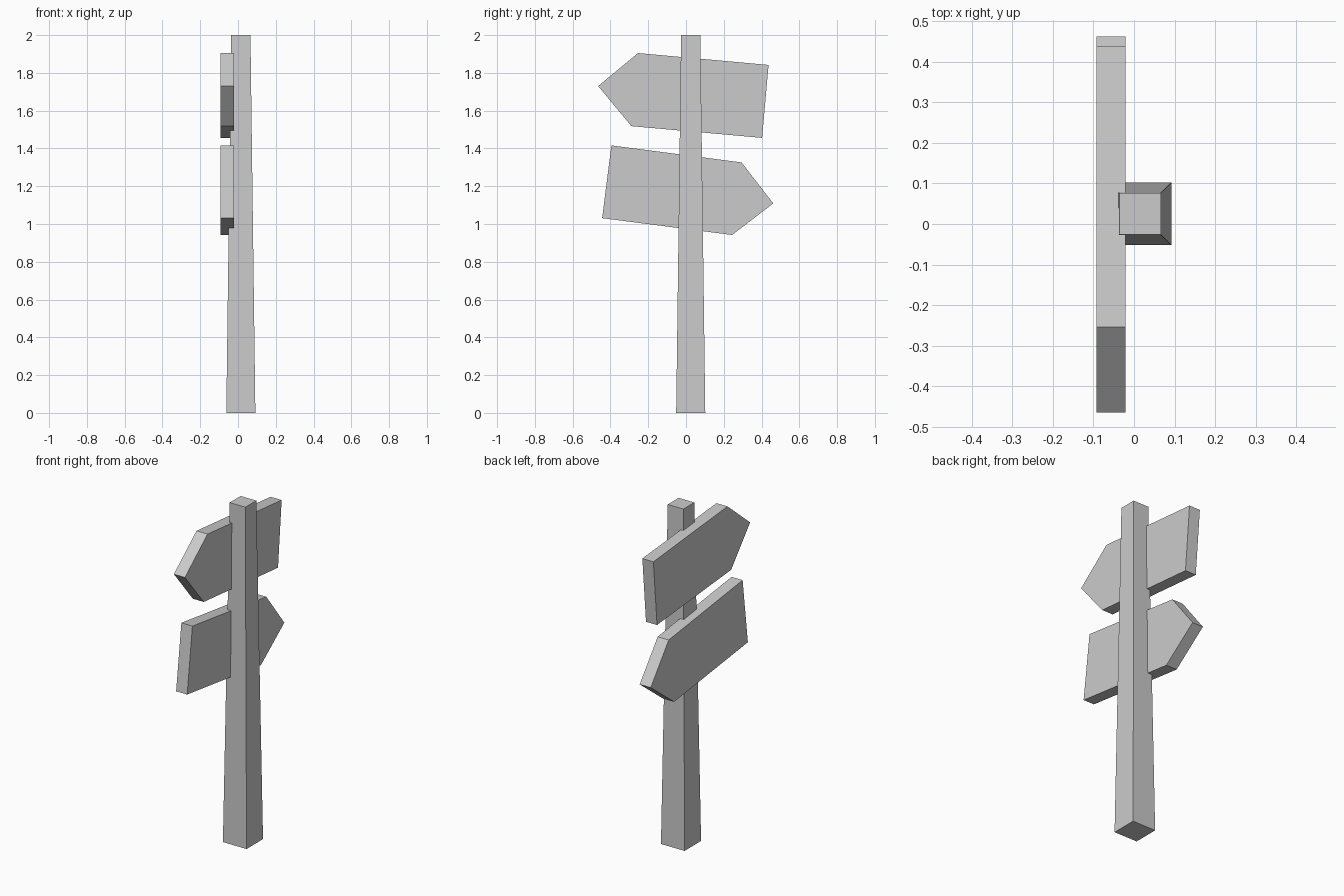
import bpy
import bmesh

if "Cube" in bpy.data.objects:
    bpy.data.objects.remove(bpy.data.objects["Cube"])


def loft(name, lower, upper):
    """Closed solid between two matching outlines."""
    bm = bmesh.new()
    a = [bm.verts.new(p) for p in lower]
    b = [bm.verts.new(p) for p in upper]
    n = len(a)
    bm.faces.new(a[::-1])
    bm.faces.new(b)
    for i in range(n):
        j = (i + 1) % n
        bm.faces.new((a[i], a[j], b[j], b[i]))
    bmesh.ops.recalc_face_normals(bm, faces=bm.faces)
    mesh = bpy.data.meshes.new(name)
    bm.to_mesh(mesh)
    bm.free()
    obj = bpy.data.objects.new(name, mesh)
    bpy.context.collection.objects.link(obj)
    return obj


def square(cx, cy, half, z):
    return [(cx + sx * half, cy + sy * half, z)
            for sx, sy in ((-1, -1), (1, -1), (1, 1), (-1, 1))]


def board(name, outline):
    """Arrow board: (y, z) outline given thickness along x."""
    return loft(name, [(-0.093, y, z) for y, z in outline],
                [(-0.021, y, z) for y, z in outline])


# Tapered square post
loft("post", square(0.015, 0.025, 0.077, 0), square(0.015, 0.025, 0.051, 2))

# Arrow boards, tip first
board("upper_arrow_board", [(-0.465, 1.73), (-0.289, 1.518), (0.403, 1.456),
                            (0.437, 1.842), (-0.254, 1.905)])
board("lower_arrow_board", [(0.462, 1.109), (0.294, 1.326), (-0.395, 1.416),
                            (-0.444, 1.031), (0.244, 0.942)])
